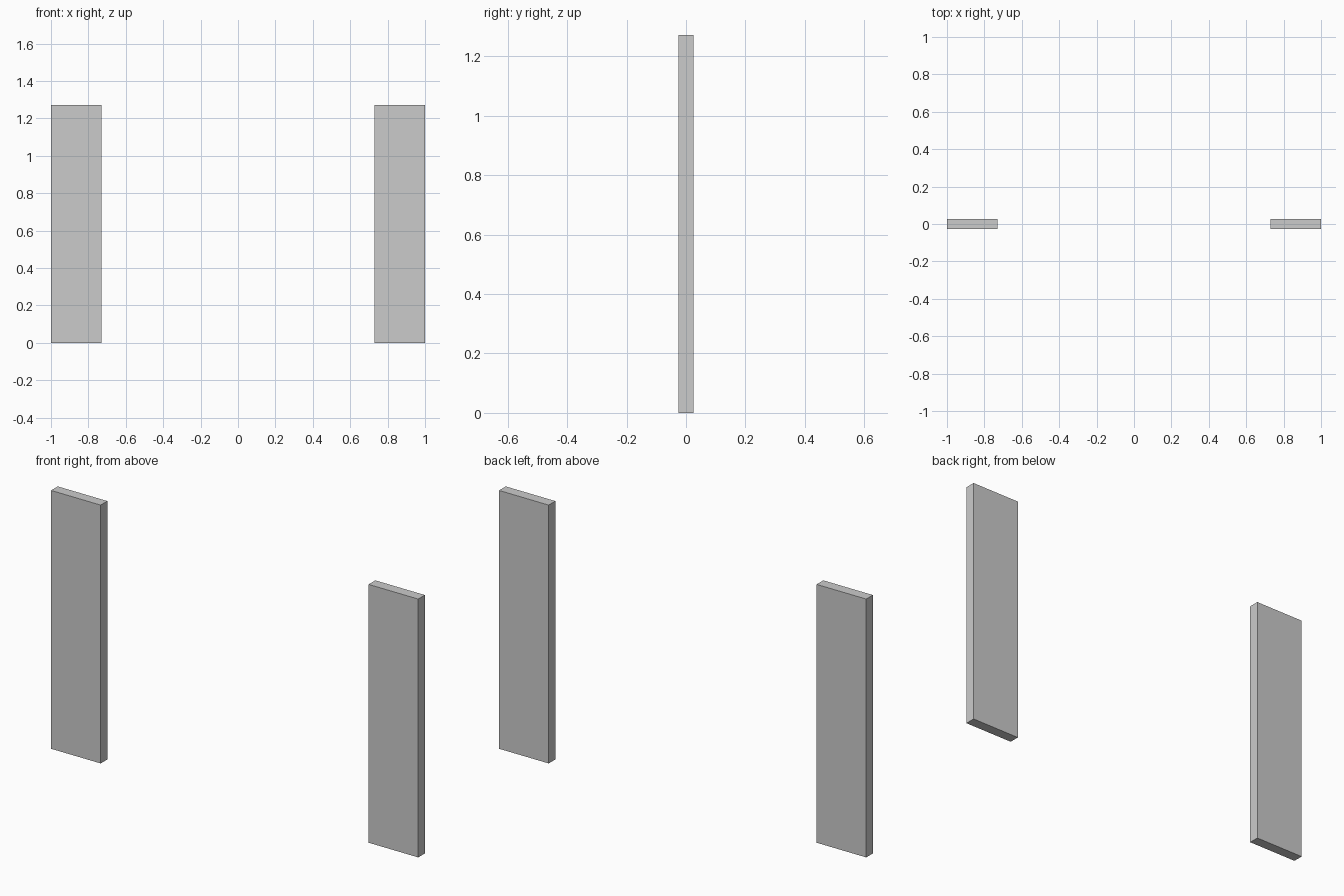
import bpy

if "Cube" in bpy.data.objects:
    bpy.data.objects.remove(bpy.data.objects["Cube"])

WIDTH, DEPTH, HEIGHT = 0.27, 0.052, 1.272


def panel(name, side):
    # Upright slab whose outer edge sits at x = +-1
    bpy.ops.mesh.primitive_cube_add(size=1, location=(side * (1 - WIDTH / 2), 0, HEIGHT / 2))
    ob = bpy.context.object
    ob.name = name
    ob.scale = (WIDTH, DEPTH, HEIGHT)
    bpy.ops.object.transform_apply(location=False, rotation=False, scale=True)


# Matching pair of side panels
for name, side in (("left_panel", -1), ("right_panel", 1)):
    panel(name, side)
